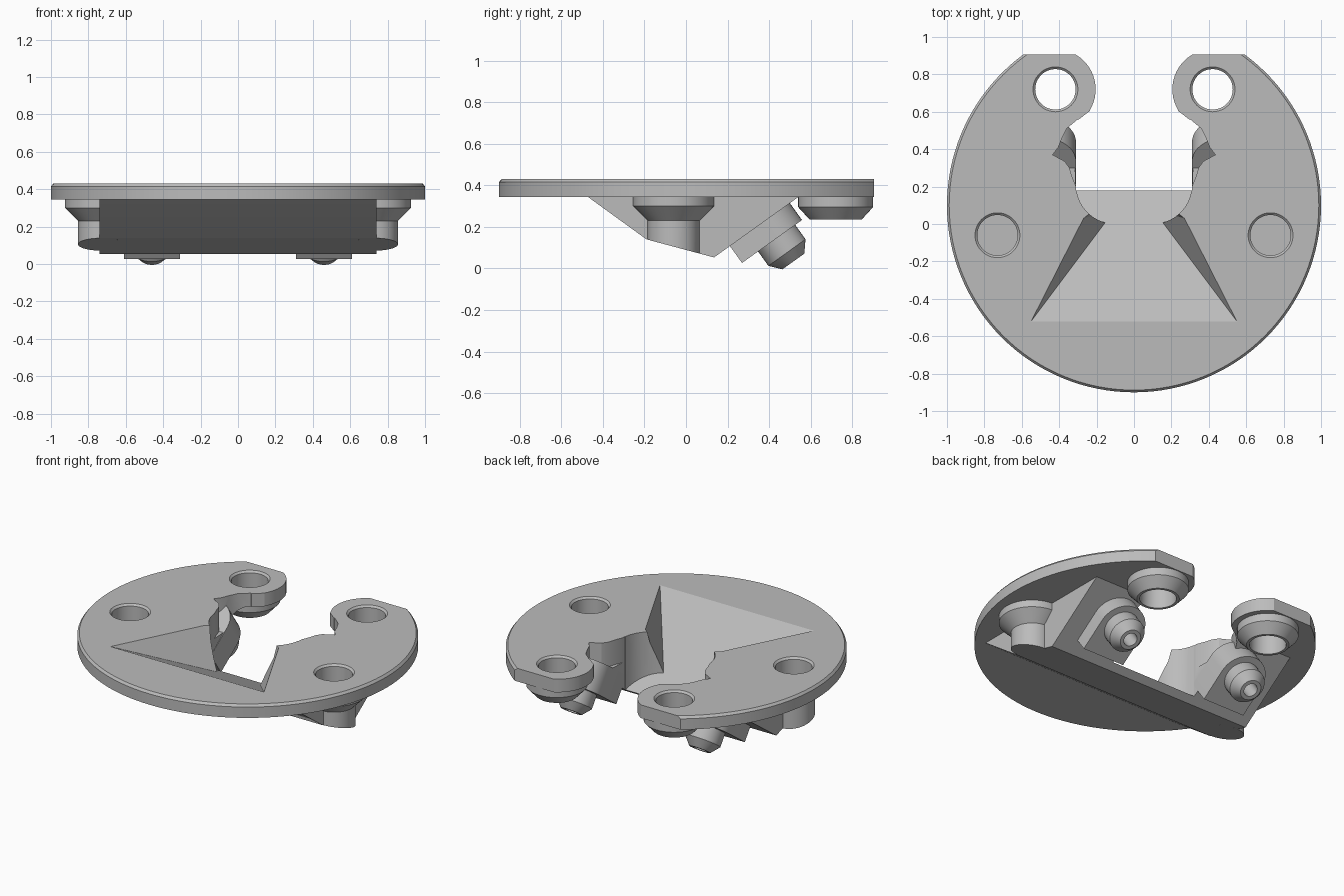
import bpy, bmesh, math
from mathutils import Matrix, Vector

if "Cube" in bpy.data.objects:
    bpy.data.objects.remove(bpy.data.objects["Cube"])

grey = bpy.data.materials.new("plain grey")
grey.diffuse_color = (0.5, 0.5, 0.5, 1)
grey.use_nodes = True
grey.node_tree.nodes["Principled BSDF"].inputs["Base Color"].default_value = grey.diffuse_color


def finish(name, bm):
    bmesh.ops.recalc_face_normals(bm, faces=bm.faces)
    me = bpy.data.meshes.new(name)
    bm.to_mesh(me)
    bm.free()
    me.materials.append(grey)
    ob = bpy.data.objects.new(name, me)
    bpy.context.collection.objects.link(ob)
    return ob


def loft(name, rings):
    """Closed solid through equal-length rings of points."""
    bm = bmesh.new()
    vs = [[bm.verts.new(p) for p in r] for r in rings]
    n = len(vs[0])
    for a, b in zip(vs, vs[1:]):
        for i in range(n):
            bm.faces.new((a[i], a[(i + 1) % n], b[(i + 1) % n], b[i]))
    bm.faces.new(vs[0])
    bm.faces.new(vs[-1])
    return finish(name, bm)


def lathe(name, profile, m=Matrix(), n=48, floor=None):
    rings = [[m @ Vector((r * math.cos(2 * math.pi * i / n), r * math.sin(2 * math.pi * i / n), h))
              for i in range(n)] for r, h in profile]
    if floor:
        for p in rings[0]:
            p.z = floor(p.y)
    return loft(name, rings)


def prism(name, pts, bottom, top, m=Matrix()):
    f = bottom if callable(bottom) else (lambda y: bottom)
    return loft(name, [[m @ Vector((x, y, f(y))) for x, y in pts],
                       [m @ Vector((x, y, top)) for x, y in pts]])


def boolean(target, tool, op):
    tool.hide_render = True
    mod = target.modifiers.new("bool", 'BOOLEAN')
    mod.operation, mod.object, mod.solver = op, tool, 'EXACT'
    bpy.context.view_layer.update()
    dg = bpy.context.evaluated_depsgraph_get()
    me = bpy.data.meshes.new_from_object(target.evaluated_get(dg))
    target.modifiers.clear()
    target.data = me
    bpy.data.objects.remove(tool)


def arc(cx, cy, r, a0, a1, n):
    return [(cx + r * math.cos(math.radians(a0 + (a1 - a0) * i / n)),
             cy + r * math.sin(math.radians(a0 + (a1 - a0) * i / n))) for i in range(n + 1)]


def mirrored(half):
    return half + [(-x, y) for x, y in reversed(half)]


def ramp(y):
    return 0.43 - 0.493 * (y + 0.52)


def underside(y):
    return 0.14 - 0.268 * (y + 0.19)


# round plate with a small chamfered rim
plate = lathe("mounting_plate", [(1, .345), (1, .415), (.988, .43)],
              Matrix.Translation((0, .1, 0)), 128)
boolean(plate, prism("back_trim", [(-1, .905), (1, .905), (1, 1.3), (-1, 1.3)], 0, 1), 'DIFFERENCE')

# wedge body under the plate
side = [(-.535, .39), (-.19, .14), (.135, .053), (.605, .39)]
body = loft("wedge_body", [[(x, y, z) for y, z in side] for x in (-.74, .74)])
boolean(plate, body, 'UNION')

# screw bosses with flanges
for s in (-1, 1):
    boolean(plate, lathe("side_boss", [(.125, .1), (.125, .23), (.195, .3), (.195, .39)],
                         Matrix.Translation((s * .73, -.06, 0)), floor=underside), 'UNION')
    boolean(plate, lathe("rear_boss", [(.125, .235), (.18, .295), (.18, .39)],
                         Matrix.Translation((s * .42, .72, 0))), 'UNION')

# tapered ramp channel
bm = bmesh.new()
for s in (-1, 1):
    for x, y, z in ((.55, -.52, .43), (.27, .03, .43), (.1, 0, ramp(0)), (.1, .08, ramp(.08)),
                    (.55, -.52, .6), (.27, .08, .6)):
        bm.verts.new((s * x, y, z))
bmesh.ops.convex_hull(bm, input=bm.verts)
boolean(plate, finish("ramp_cutter", bm), 'DIFFERENCE')

# open notch: rounded front over the ramp, then all the way through behind it
front = arc(.1, .21, .21, -90, -8, 10)
body_back = [(.315, .3), (.36, .38), (.36, .51), (.235, .605)]
lobe = arc(.42, .72, .215, 212, 120, 14)
boolean(plate, prism("notch_over_ramp", mirrored(front + [(.31, .25)]), ramp, .6), 'DIFFERENCE')
boolean(plate, prism("notch_through", mirrored([(.31, .18)] + body_back + lobe + [(.31, 1.1)]),
                     -.2, .6), 'DIFFERENCE')
flare = [(.31, .2), (.33, .25), (.345, .3), (.37, .335), (.435, .37), (.405, .41),
         (.385, .46), (.36, .51), (.3, .56)]
boolean(plate, prism("notch_flare", mirrored(flare), .27, .6), 'DIFFERENCE')

# tilted pegs on D-shaped pads
for s in (-1, 1):
    m = Matrix(((-1, 0, 0, s * .46), (0, .813, .582, .378), (0, .582, -.813, .227), (0, 0, 0, 1)))
    pad = arc(0, 0, .15, 0, 180, 20) + [(-.15, -.205), (.15, -.205)]
    boolean(plate, prism("peg_pad", pad, -.08, .1, m), 'UNION')
    boolean(plate, lathe("peg", [(.11, -.04), (.11, .185), (.065, .238)], m, 40), 'UNION')
    boolean(plate, lathe("peg_hole", [(.042, .12), (.042, .3)], m, 24), 'DIFFERENCE')

# screw holes: blind at the sides, through at the rear
for s in (-1, 1):
    for x, y, z in ((.73, -.06, .2), (.42, .72, .1)):
        boolean(plate, lathe("hole", [(.108, z), (.108, .418), (.122, .432), (.122, .6)],
                             Matrix.Translation((s * x, y, 0))), 'DIFFERENCE')

bpy.context.view_layer.objects.active = plate
plate.select_set(True)
bpy.ops.object.shade_smooth_by_angle(angle=math.radians(25))
